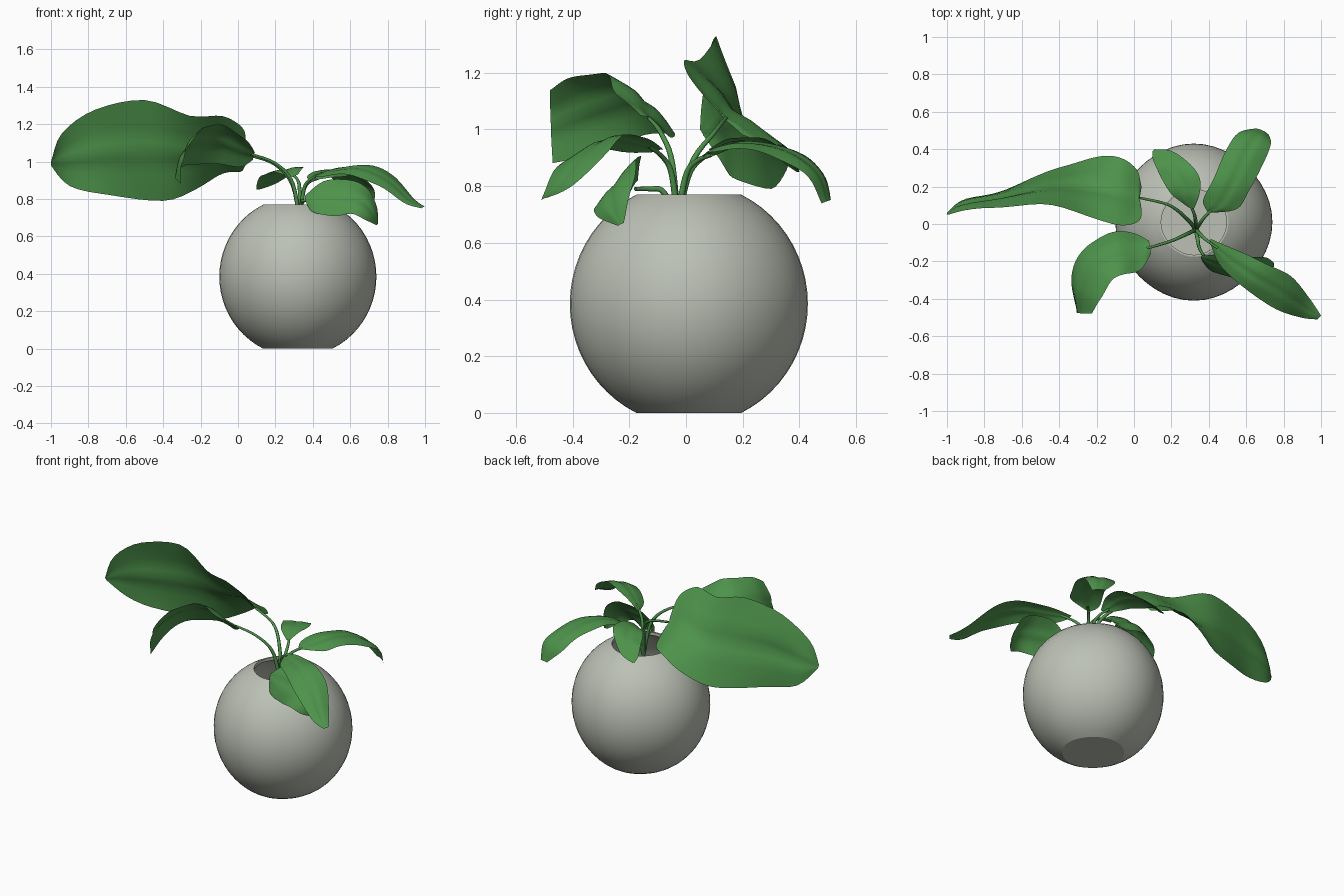
import bpy, bmesh, math
from mathutils import Vector

cube = bpy.data.objects.get("Cube")
if cube:
    bpy.data.objects.remove(cube)


def material(name, color):
    mat = bpy.data.materials.new(name)
    mat.diffuse_color = (*color, 1)
    mat.use_nodes = True
    bsdf = next(n for n in mat.node_tree.nodes if n.type == 'BSDF_PRINCIPLED')
    bsdf.inputs["Base Color"].default_value = (*color, 1)
    return mat


clay = material("warm grey clay", (0.5, 0.53, 0.46))
green = material("leaf green", (0.075, 0.29, 0.07))


def add_object(name, bm, mat, sharp_angle):
    bmesh.ops.recalc_face_normals(bm, faces=bm.faces)
    mesh = bpy.data.meshes.new(name)
    bm.to_mesh(mesh)
    bm.free()
    mesh.materials.append(mat)
    obj = bpy.data.objects.new(name, mesh)
    bpy.context.collection.objects.link(obj)
    bpy.ops.object.select_all(action='DESELECT')
    obj.select_set(True)
    bpy.context.view_layer.objects.active = obj
    bpy.ops.object.shade_smooth_by_angle(angle=math.radians(sharp_angle))
    return obj


def ball_profile(radius, mouth, half_height, steps):
    """Half outline of a ball cut flat at both ends, from the bottom up."""
    limit = math.acos(mouth / radius)
    height = half_height / math.sin(limit)
    angles = [limit * (2 * i / steps - 1) for i in range(steps + 1)]
    return [Vector((radius * math.cos(a), 0, height * math.sin(a))) for a in angles]


# Hollow round pot with flat base and open mouth
def make_pot(center, radius, mouth, half_height, wall):
    outer = ball_profile(radius, mouth, half_height, 22)
    inner = ball_profile(radius - wall, mouth - wall / 2, half_height - wall, 16)
    lip = Vector((mouth - wall / 2, 0, half_height))
    bottom = Vector((0, 0, -half_height))
    floor = Vector((0, 0, wall - half_height))
    profile = [bottom] + outer + [lip] + inner[::-1] + [floor]
    bm = bmesh.new()
    verts = [bm.verts.new(p) for p in profile]
    edges = [bm.edges.new(pair) for pair in zip(verts, verts[1:])]
    bmesh.ops.spin(bm, geom=verts + edges, cent=(0, 0, 0), axis=(0, 0, 1),
                   angle=math.tau, steps=48)
    bmesh.ops.remove_doubles(bm, verts=bm.verts, dist=0.0005)
    # Slightly flattened on the diagonals
    for v in bm.verts:
        squeeze = 1 - 0.01 * (1 - math.cos(4 * math.atan2(v.co.y, v.co.x)))
        v.co.x *= squeeze
        v.co.y *= squeeze
    add_object("pot", bm, clay, 18).location = center


make_pot((0.32, 0.01, 0.385), 0.42, 0.185, 0.385, 0.02)


def spline(points, t):
    """Smooth curve through the points, with t from 0 to 1."""
    last = len(points) - 1
    i = min(int(t * last), last - 1)
    f = t * last - i
    a, b, c, d = (Vector(points[max(0, min(last, k))]) for k in range(i - 1, i + 3))
    return b + (c - a) * (f / 2) + (2 * a - 5 * b + 4 * c - d) * (f * f / 2) \
        + (3 * b - a - 3 * c + d) * (f ** 3 / 2)


# Leaf blade: a bowed sheet between two edge curves, with a slight midrib fold
def make_blade(name, high_edge, low_edge, base_bow, tip_bow, rows=28, cols=12):
    bm = bmesh.new()
    grid = []
    for r in range(rows + 1):
        t = r / rows
        high, low = spline(high_edge, t), spline(low_edge, t)
        ahead = spline(high_edge, min(1, t + 0.02)) + spline(low_edge, min(1, t + 0.02))
        behind = spline(high_edge, max(0, t - 0.02)) + spline(low_edge, max(0, t - 0.02))
        normal = (ahead - behind).cross(high - low).normalized()
        if normal.z < 0:
            normal.negate()
        width = (high - low).length
        bow = base_bow + (tip_bow - base_bow) * t
        row = []
        for c in range(cols + 1):
            s = c / cols
            lift = bow * math.sin(math.pi * s) - 0.03 * max(0, 1 - abs(s - 0.5) * 6)
            ripple = 0.02 * math.sin(t * 17 + s * 3) * abs(2 * s - 1)
            row.append(bm.verts.new(high.lerp(low, s) + normal * width * (lift + ripple)))
        grid.append(row)
    for a, b in zip(grid, grid[1:]):
        for c in range(cols):
            bm.faces.new((a[c], a[c + 1], b[c + 1], b[c]))
    bmesh.ops.remove_doubles(bm, verts=bm.verts, dist=0.0005)
    add_object(name, bm, green, 40)


# Stem: tapering round tube from the pot to the blade
def make_stem(name, path):
    root = (0.33, -0.03, 0.68)
    points = [root] + path
    curve = bpy.data.curves.new(name, 'CURVE')
    curve.dimensions = '3D'
    curve.bevel_depth = 0.011
    curve.bevel_resolution = 2
    line = curve.splines.new('POLY')
    count = 16
    line.points.add(count)
    for i, point in enumerate(line.points):
        point.co = (*spline(points, i / count), 1)
        point.radius = 1.1 - 0.5 * i / count
    curve.materials.append(green)
    bpy.context.collection.objects.link(bpy.data.objects.new(name, curve))


# Large leaf hanging to the right
make_stem("large_leaf_stem", [(.29, .02, .88), (.19, .1, .99), (.03, .14, 1.04)])
make_blade("large_leaf",
           [(.04, .08, 1.1), (.02, .01, 1.18), (-.08, 0, 1.25), (-.26, .04, 1.24),
            (-.5, .11, 1.33), (-.76, .09, 1.28), (-.94, .06, 1.15), (-1, .05, 1)],
           [(.04, .2, .98), (.02, .29, .95), (-.08, .35, .93), (-.22, .36, .86),
            (-.4, .3, .79), (-.68, .18, .82), (-.9, .14, .87), (-1, .06, .98)], -.05, .06)

# Front right leaf, tilted with its front edge raised
make_stem("front_right_leaf_stem", [(.29, -.05, .89), (.2, -.09, .99), (.07, -.13, 1.04)])
make_blade("front_right_leaf",
           [(.09, -.16, 1.05), (.04, -.24, 1.12), (-.05, -.27, 1.18),
            (-.13, -.31, 1.2), (-.18, -.41, 1.18), (-.23, -.48, 1.14)],
           [(.08, -.09, 1.01), (0, -.05, .97), (-.14, -.05, .99),
            (-.27, -.14, .98), (-.34, -.3, .92), (-.3, -.47, .88)], .08, .12)

# Front left leaf, reaching out and drooping
make_stem("front_left_leaf_stem", [(.35, -.05, .84), (.38, -.08, .9), (.45, -.13, .94)])
make_blade("front_left_leaf",
           [(.41, -.08, .93), (.55, -.14, .97), (.7, -.21, .98),
            (.84, -.28, .92), (.94, -.4, .8), (1, -.49, .76)],
           [(.41, -.11, .92), (.46, -.22, .92), (.6, -.35, .93),
            (.75, -.45, .87), (.89, -.5, .78), (.98, -.51, .75)], .08, .08)

# Low leaf resting over the front of the pot
make_stem("low_leaf_stem", [(.34, -.08, .78), (.35, -.13, .79), (.38, -.18, .79)])
make_blade("low_leaf",
           [(.36, -.17, .82), (.47, -.16, .9), (.6, -.17, .9),
            (.7, -.18, .85), (.74, -.2, .76), (.75, -.22, .67)],
           [(.36, -.19, .79), (.4, -.24, .73), (.5, -.28, .71),
            (.6, -.32, .72), (.68, -.31, .69), (.74, -.24, .66)], .08, .1)

# Back left leaf
make_stem("back_left_leaf_stem", [(.35, 0, .84), (.38, .04, .89), (.43, .09, .91)])
make_blade("back_left_leaf",
           [(.4, .06, .9), (.55, .08, .92), (.61, .17, .93),
            (.68, .3, .91), (.73, .42, .84), (.72, .48, .74)],
           [(.39, .07, .9), (.37, .13, .92), (.43, .25, .95),
            (.49, .39, .92), (.56, .49, .84), (.65, .51, .75)], .08, .1)

# Small back leaf
make_stem("small_back_leaf_stem", [(.33, .01, .84), (.32, .06, .9), (.29, .12, .93)])
make_blade("small_back_leaf",
           [(.32, .08, .93), (.35, .16, .97), (.35, .25, .97),
            (.29, .33, .94), (.2, .39, .88), (.11, .4, .85)],
           [(.29, .09, .92), (.21, .15, .94), (.16, .22, .94),
            (.12, .3, .92), (.1, .35, .88), (.1, .39, .85)], .02, .06)
